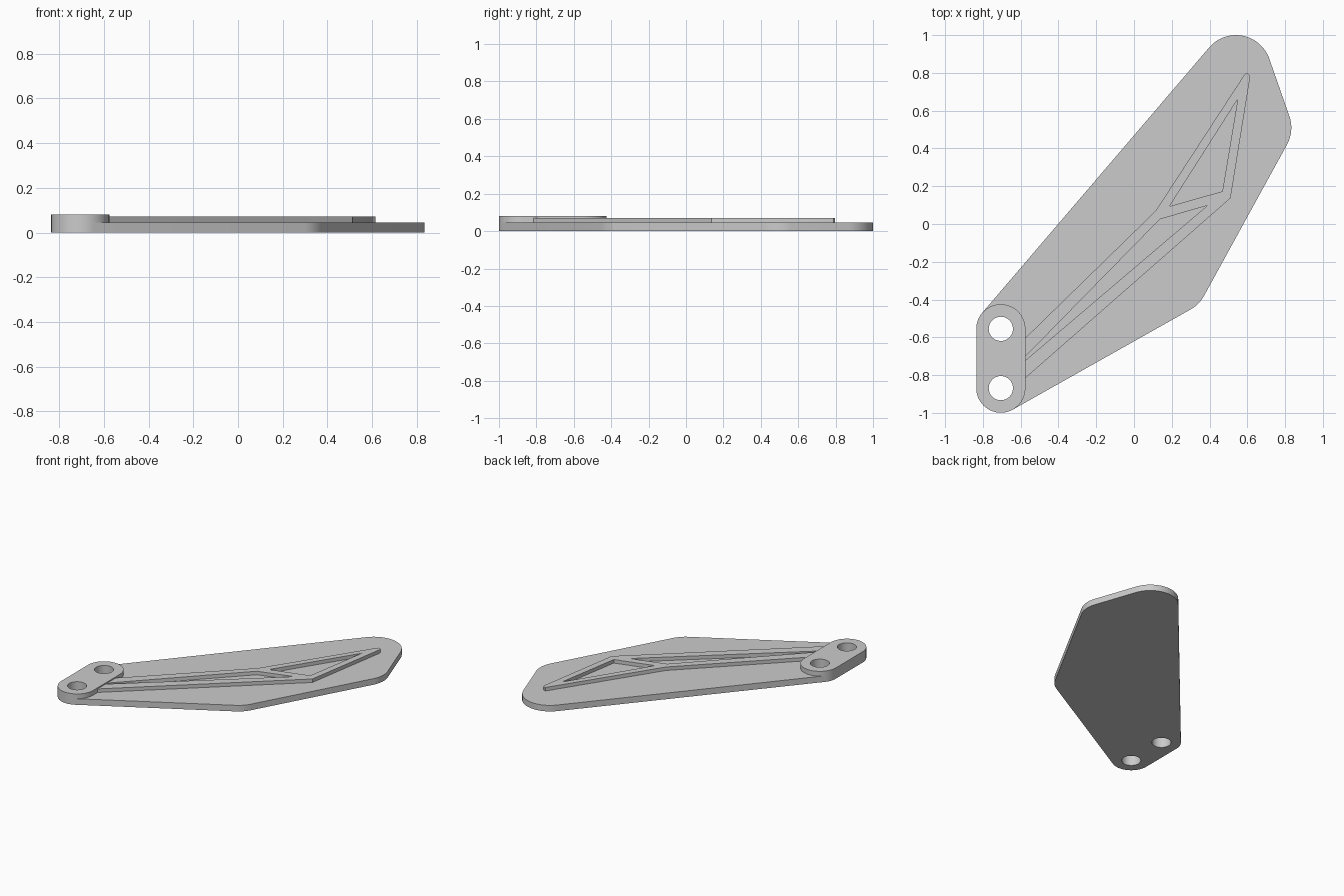
import bpy
from math import cos, sin, pi, radians
from mathutils import Vector
from mathutils.geometry import convex_hull_2d

default = bpy.data.objects.get("Cube")
if default:
    bpy.data.objects.remove(default, do_unlink=True)

grey = bpy.data.materials.new("plain grey")
grey.use_nodes = True
COLOUR = (0.6, 0.6, 0.6, 1)
grey.diffuse_color = COLOUR
grey.node_tree.nodes["Principled BSDF"].inputs["Base Color"].default_value = COLOUR


def circle(centre, r, n=64):
    return [Vector((centre[0] + r * cos(2 * pi * i / n),
                    centre[1] + r * sin(2 * pi * i / n))) for i in range(n)]


def hull(circles):
    """Outline of a belt stretched around circles."""
    pts = [p for c, r in circles for p in circle(c, r)]
    return [pts[i] for i in convex_hull_2d(pts)]


def slab(name, loops, z0, z1):
    """Extrude an outline, with inner loops as holes, from z0 to z1."""
    curve = bpy.data.curves.new(name + " profile", "CURVE")
    curve.dimensions = "2D"
    curve.fill_mode = "BOTH"
    curve.extrude = (z1 - z0) / 2
    for loop in loops:
        spline = curve.splines.new("POLY")
        spline.points.add(len(loop) - 1)
        for point, p in zip(spline.points, loop):
            point.co = (p[0], p[1], 0, 1)
        spline.use_cyclic_u = True
    obj = bpy.data.objects.new(name, curve)
    bpy.context.collection.objects.link(obj)
    obj.location.z = (z0 + z1) / 2
    bpy.ops.object.select_all(action="DESELECT")
    obj.select_set(True)
    bpy.context.view_layer.objects.active = obj
    bpy.ops.object.convert(target="MESH")
    obj = bpy.context.object
    # Weld the caps to the walls and face everything outward
    bpy.ops.object.mode_set(mode="EDIT")
    bpy.ops.mesh.select_all(action="SELECT")
    bpy.ops.mesh.remove_doubles(threshold=0.0001)
    bpy.ops.mesh.normals_make_consistent(inside=False)
    bpy.ops.object.mode_set(mode="OBJECT")
    obj.data.materials.clear()
    obj.data.materials.append(grey)
    bpy.ops.object.shade_smooth_by_angle(angle=radians(30))
    return obj


PLATE_TOP, RIB_TOP, PAD_TOP = 0.045, 0.071, 0.08
pad_ends = [((-0.705, -0.555), 0.13), ((-0.705, -0.869), 0.13)]
bolt_holes = [circle(c, 0.064) for c, r in pad_ends]

# Fin plate with rounded corners and two bolt holes
corners = [((0.54, 0.813), 0.187), ((0.646, 0.51), 0.187), ((0.207, -0.29), 0.187)]
slab("fin_plate", [hull(pad_ends + corners)] + bolt_holes, 0, PLATE_TOP)

# Raised mounting pad around the bolt holes
slab("mounting_pad", [hull(pad_ends)] + bolt_holes, PLATE_TOP, PAD_TOP)

# Raised rib with a rounded tip and two sharp cut-outs
tip = [(0.582, 0.787), (0.59, 0.796), (0.602, 0.796), (0.611, 0.788), (0.614, 0.773)]
rib = [(-0.58, -0.608), (0.115, 0.07)] + tip + [(0.511, 0.137), (-0.58, -0.82)]
upper_window = [(0.549, 0.661), (0.468, 0.173), (0.188, 0.094)]
lower_window = [(0.137, 0.025), (0.389, 0.098), (-0.576, -0.723), (-0.576, -0.703)]
slab("stiffening_rib", [rib, upper_window, lower_window], PLATE_TOP, RIB_TOP)
